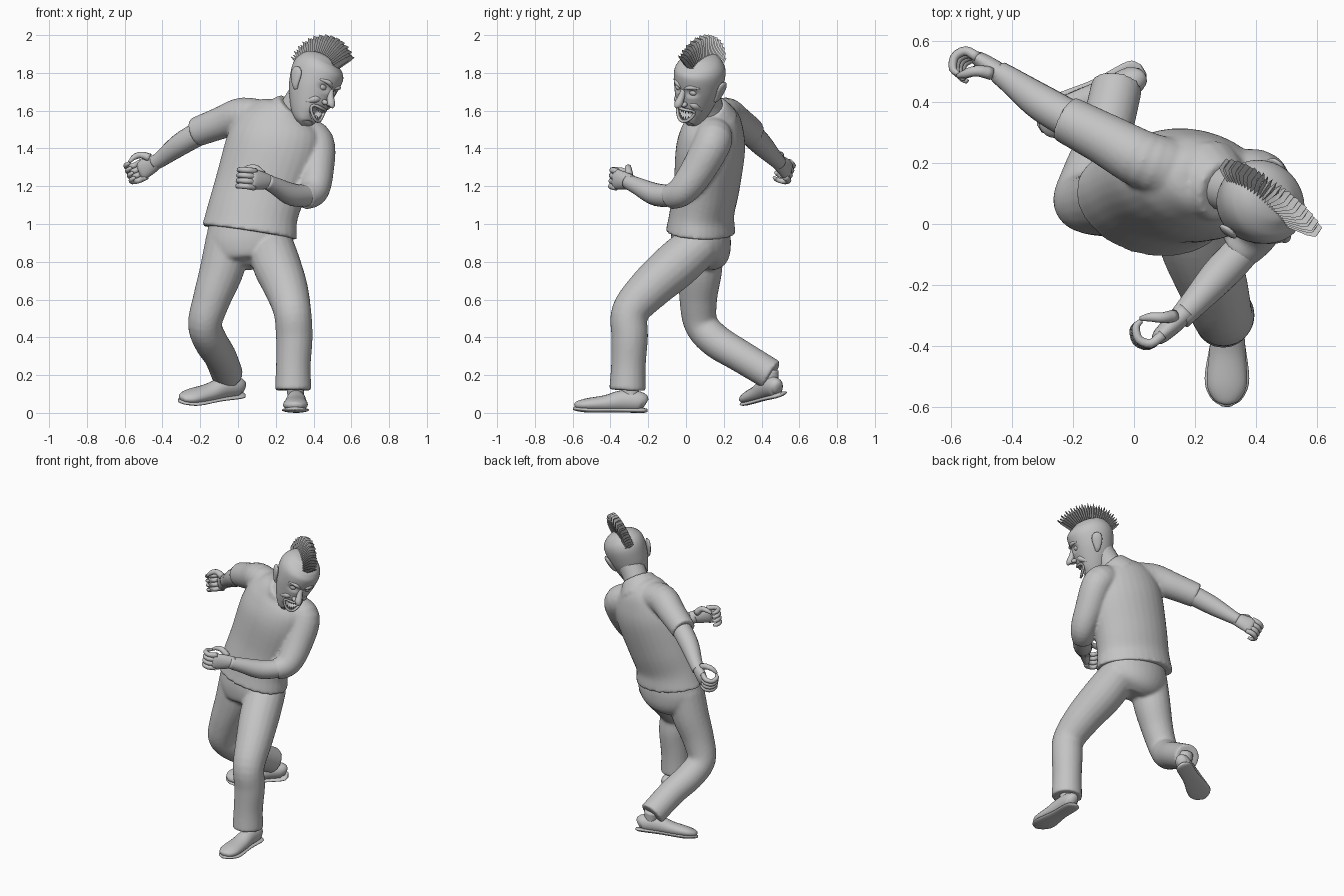
import bpy
import bmesh
from math import cos, sin, pi, radians
from mathutils import Vector, Matrix

cube = bpy.data.objects.get("Cube")
if cube:
    bpy.data.objects.remove(cube, do_unlink=True)

grey = bpy.data.materials.new("plain grey")
grey.use_nodes = True
tone = (0.55, 0.55, 0.55, 1)
grey.diffuse_color = tone
grey.node_tree.nodes["Principled BSDF"].inputs["Base Color"].default_value = tone


def frame(origin, forward, up):
    """Matrix whose -Y axis is forward and whose Z axis is up."""
    back = -Vector(forward).normalized()
    side = back.cross(Vector(up)).normalized()
    m = Matrix((side, back, side.cross(back))).transposed().to_4x4()
    m.translation = origin
    return m


def spline(rings, steps):
    """Smooth a list of (x, y, z, width, depth) rings."""
    rows = [Vector(r if len(r) == 5 else (*r, r[3])) for r in rings]
    out = []
    for i in range(len(rows) - 1):
        p, q = rows[i], rows[i + 1]
        m = (q - rows[i - 1]) / 2 if i else q - p
        n = (rows[i + 2] - p) / 2 if i + 2 < len(rows) else q - p
        for k in range(steps):
            t = k / steps
            out.append(p * (2*t**3 - 3*t**2 + 1) + m * (t**3 - 2*t**2 + t)
                       + q * (3*t**2 - 2*t**3) + n * (t**3 - t**2))
    return out + [rows[-1]]


def loft(bm, rings, side=(1, 0, 0), segs=20, steps=5):
    """Closed tube with elliptical sections along a path."""
    rows = spline(rings, steps)
    mids = [Vector(r[:3]) for r in rows]
    loops = []
    for i, r in enumerate(rows):
        t = (mids[min(i + 1, len(mids) - 1)] - mids[max(i - 1, 0)]).normalized()
        u = Vector(side)
        u = (u - t * u.dot(t)).normalized()
        v = t.cross(u)
        a, b = max(r[3], 0.001), max(r[4], 0.001)
        loops.append([bm.verts.new(mids[i] + u * a * cos(2*pi*k/segs) + v * b * sin(2*pi*k/segs))
                      for k in range(segs)])
    for lo, hi in zip(loops, loops[1:]):
        for k in range(segs):
            j = (k + 1) % segs
            bm.faces.new((lo[k], lo[j], hi[j], hi[k]))
    bm.faces.new(loops[0][::-1])
    bm.faces.new(loops[-1])


def ball(bm, centre, scale):
    m = Matrix.Translation(centre) @ Matrix.Diagonal((*scale, 1))
    bmesh.ops.create_uvsphere(bm, u_segments=16, v_segments=10, radius=1, matrix=m)


def finish(bm, name, matrix=None, smooth=True, fuse=0):
    bmesh.ops.recalc_face_normals(bm, faces=bm.faces)
    if matrix:
        bm.transform(matrix)
    for f in bm.faces:
        f.smooth = smooth
    me = bpy.data.meshes.new(name)
    bm.to_mesh(me)
    bm.free()
    me.materials.append(grey)
    ob = bpy.data.objects.new(name, me)
    bpy.context.collection.objects.link(ob)
    if fuse:
        mod = ob.modifiers.new("fuse", 'REMESH')
        mod.mode, mod.voxel_size, mod.use_smooth_shade = 'VOXEL', fuse, True
        soft = ob.modifiers.new("soften", 'SMOOTH')
        soft.factor, soft.iterations = 0.5, 5
    return ob


# Shirt: torso, collar and both sleeves fused together
bm = bmesh.new()
loft(bm, [(.06, .077, .955, .257, .182), (.078, .085, 1.06, .243, .168), (.12, .11, 1.2, .245, .172),
          (.185, .13, 1.4, .255, .18), (.215, .14, 1.52, .23, .155), (.235, .14, 1.59, .16, .12),
          (.25, .14, 1.625, .09, .08)], side=(.94, -.2, -.2), segs=32)
loft(bm, [(.24, .14, 1.54, .14), (.275, .12, 1.59, .117), (.295, .11, 1.615, .1)])
loft(bm, [(.16, .165, 1.54, .105), (.03, .21, 1.575, .097), (-.09, .275, 1.535, .086),
          (-.225, .345, 1.485, .078)])
loft(bm, [(.32, .14, 1.48, .1), (.41, .14, 1.43, .1), (.415, .06, 1.28, .092),
          (.4, -.02, 1.175, .08), (.345, -.09, 1.14, .066)])
finish(bm, "shirt", fuse=.01)

# Trousers: seat and both legs fused together
bm = bmesh.new()
loft(bm, [(.06, .078, 1, .215, .15), (.06, .078, .9, .228, .16), (.065, .078, .82, .19, .145),
          (.07, .07, .77, .09, .08)], segs=32)
loft(bm, [(-.05, .08, .92, .12), (-.085, .075, .76, .117), (-.14, .065, .6, .1), (-.175, .08, .47, .09),
          (-.145, .16, .38, .09), (-.095, .29, .3, .086), (-.055, .455, .2, .084)])
loft(bm, [(.17, .08, .9, .12), (.205, -.05, .785, .127), (.255, -.19, .66, .115), (.288, -.295, .535, .1),
          (.298, -.298, .4, .097), (.293, -.305, .25, .092), (.292, -.31, .12, .097)])
finish(bm, "trousers", fuse=.01)

# Shoes with soles, and the ankles above them
for name, origin, fwd, up, shin in (
        ("right", (.02, .505, .085), (-.86, -.48, -.12), (.06, -.31, .95), (-.05, .44, .22, .05)),
        ("left", (.31, -.215, 0), (-.02, -1, 0), (0, 0, 1), (.295, -.305, .2, .05))):
    m = frame(origin, fwd, up)
    bm = bmesh.new()
    loft(bm, [(0, 0, .045, .025, .03), (0, -.03, .06, .046, .052), (0, -.12, .064, .052, .056),
              (0, -.21, .05, .06, .044), (0, -.31, .043, .065, .034), (0, -.36, .04, .042, .022),
              (0, -.375, .037, .012, .01)])
    finish(bm, name + "_shoe", m)
    bm = bmesh.new()
    loft(bm, [(0, .012, .013, .02, .008), (0, -.02, .013, .05, .013), (0, -.15, .015, .054, .013),
              (0, -.29, .015, .073, .014), (0, -.355, .02, .052, .012), (0, -.382, .024, .015, .008)])
    finish(bm, name + "_sole", m)
    bm = bmesh.new()
    loft(bm, [shin, (*(m @ Vector((0, -.075, .07))), .042)])
    finish(bm, name + "_ankle")

# Forearms
bm = bmesh.new()
loft(bm, [(-.17, .32, 1.5, .064), (-.3, .395, 1.425, .06), (-.4, .467, 1.35, .044), (-.44, .495, 1.322, .038)])
finish(bm, "right_forearm")
bm = bmesh.new()
loft(bm, [(.39, -.05, 1.15, .056), (.29, -.155, 1.155, .06), (.2, -.255, 1.2, .046), (.15, -.31, 1.225, .038)])
finish(bm, "left_forearm")

# Loosely closed hands
for name, wrist, d, n in (("right_hand", (-.43, .485, 1.33), (-.72, .52, -.42), (-.65, -.75, 0)),
                          ("left_hand", (.155, -.3, 1.225), (-.7, -.7, .12), (-.65, .75, 0))):
    d = Vector(d).normalized()
    n = Vector(n)
    n = (n - d * n.dot(d)).normalized()
    s = d.cross(n)
    if s.z < 0:
        s = -s

    def at(along, across, curl):
        return tuple(Vector(wrist) + (d * along + s * across + n * curl) * 1.1)

    bm = bmesh.new()
    loft(bm, [(*at(-.02, 0, 0), .036, .034), (*at(.04, 0, 0), .048, .032),
              (*at(.09, 0, .002), .053, .026), (*at(.108, 0, .004), .044, .016)], side=s)
    for i in range(4):
        w = (i - 1.5) * .026
        loft(bm, [(*at(.085, w, 0), .017), (*at(.128, w, .006), .0155), (*at(.145, w, .04), .0145),
                  (*at(.125, w, .072), .013), (*at(.1, w, .074), .008)], side=s, segs=10, steps=3)
    loft(bm, [(*at(.02, .03, .015), .022), (*at(.05, .058, .035), .018), (*at(.075, .056, .062), .015),
              (*at(.098, .04, .08), .008)], side=n, segs=10, steps=3)
    finish(bm, name)

# Neck
bm = bmesh.new()
loft(bm, [(.26, .14, 1.54, .08), (.31, .115, 1.63, .078), (.39, .09, 1.74, .085)])
finish(bm, "neck")

# Head with a hollow mouth
head = frame((.405, .07, 1.76), (.695, -.63, -.34), (.47, .015, .94))
bm = bmesh.new()
loft(bm, [(0, -.085, -.226, .015, .012), (0, -.078, -.218, .05, .042), (0, -.055, -.175, .078, .083),
          (0, -.03, -.1, .106, .115), (0, -.01, -.03, .124, .135), (0, .005, .05, .13, .146),
          (0, .01, .1, .112, .122), (0, .01, .135, .068, .073), (0, .01, .148, .01, .01)], segs=48, steps=8)


def mouth_z(x):
    return -.152 + 6 * x * x


for v in bm.verts:
    x, y, z = v.co
    gap = (x / .06) ** 2 + ((z - mouth_z(x)) / .036) ** 2
    if y < -.05 and gap < 1:
        v.co.y += .05 * (1 - gap ** 3)
    if y < -.05:
        for ex in (-.048, .048):
            hollow = ((x - ex) / .036) ** 2 + ((z + .012) / .028) ** 2
            if hollow < 1:
                v.co.y += .014 * (1 - hollow)
finish(bm, "head", head)

# Face parts
bm = bmesh.new()
loft(bm, [(0, -.125, .005, .012), (0, -.145, -.035, .017), (0, -.17, -.07, .022),
          (0, -.182, -.084, .017), (0, -.182, -.092, .004)])
for x in (-.02, .02):
    ball(bm, (x, -.148, -.08), (.016, .018, .014))
finish(bm, "nose", head)

bm = bmesh.new()
for x in (-.046, .046):
    ball(bm, (x, -.108, -.014), (.024, .019, .018))
finish(bm, "eyes", head)

bm = bmesh.new()
for sx in (-1, 1):
    loft(bm, [(.012 * sx, -.136, .006, .007), (.045 * sx, -.132, .022, .012),
              (.086 * sx, -.1, .018, .006)], side=(0, 0, 1))
    loft(bm, [(.03 * sx, -.122, -.075, .008), (.058 * sx, -.108, -.088, .02),
              (.076 * sx, -.075, -.12, .012)], side=(0, 0, 1))
finish(bm, "brows_and_cheeks", head)

bm = bmesh.new()
lip = []
for k in range(21):
    x = .058 * cos(k * pi / 10)
    lip.append((x, -.14 + 9 * x * x, mouth_z(x) + .036 * sin(k * pi / 10), .008))
loft(bm, lip, side=(0, 1, 0), segs=8, steps=2)
finish(bm, "lips", head)

bm = bmesh.new()
for row in (-1, 1):
    for k in range(7):
        x = (k - 3) * .0145
        edge = .034 * (1 - (x / .06) ** 2) ** .5
        y, z = -.131 + 9 * x * x, mouth_z(x)
        loft(bm, [(x, y, z + row * edge, .0075, .006), (x, y, z + row * edge * .3, .002)], segs=6, steps=1)
finish(bm, "teeth", head, smooth=False)

for name, sx in (("right_ear", -1), ("left_ear", 1)):
    bm = bmesh.new()
    loft(bm, [(.112 * sx, -.005, -.085, .008, .01), (.124 * sx, .005, -.065, .011, .02),
              (.136 * sx, .018, -.02, .013, .033), (.142 * sx, .025, .01, .011, .028),
              (.142 * sx, .027, .025, .004, .012)])
    finish(bm, name, head)

# Crest of hair: a fan of thin tapered plates
bm = bmesh.new()
count = 27
for k in range(count):
    f = k / (count - 1)
    a = radians(38 - 112 * f)
    reach = .252 - .045 * f ** 3 + .004 * (-1) ** k
    out = Vector((0, -sin(a), cos(a)))
    base, tip = out * .125, out * reach
    loft(bm, [(*base, .034, .012), (*(out * (reach - .03)), .028, .009), (*tip, .02, .001)], segs=4, steps=1)
finish(bm, "hair_crest", head, smooth=False)
